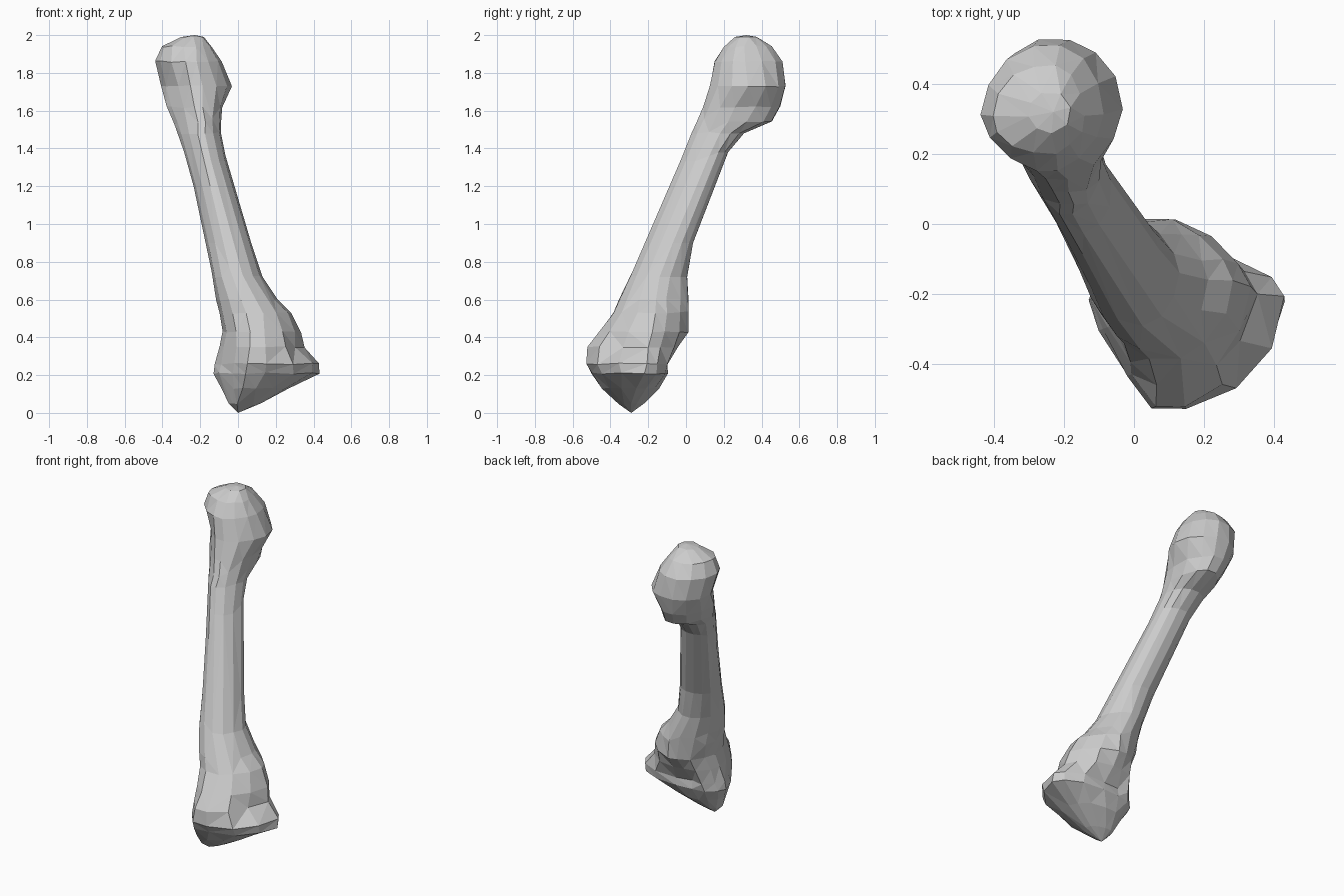
import bpy, bmesh, math, random
from mathutils import Vector

random.seed(4)
SIDES = 14

# Remove the default cube
cube = bpy.data.objects.get("Cube")
if cube:
    bpy.data.objects.remove(cube, do_unlink=True)

# Single bone colour
bone_grey = bpy.data.materials.new("bone grey")
bone_grey.use_nodes = True
colour = (0.6, 0.6, 0.6, 1)
bone_grey.diffuse_color = colour
bone_grey.node_tree.nodes["Principled BSDF"].inputs["Base Color"].default_value = colour

# Slices: height, left, right, front, back, the x and y where the arcs meet,
# then the flatness of the front left, back left and back right arcs
base_slices = [
    (.05, -.05, .12, -.36, -.22, .0, -.29, 1.3, 1, 1),
    (.13, -.09, .27, -.45, -.14, .04, -.26, 1.5, 1.1, 1),
    (.21, -.13, .43, -.51, -.08, .06, -.22, 1.6, 1.2, 1),
    (.26, -.12, .43, -.54, -.06, .07, -.21, 1.6, 1.2, 1.1),
    (.35, -.1, .35, -.535, -.02, .08, -.2, 1.5, 1.2, 1.2),
    (.43, -.08, .33, -.47, .015, .09, -.18, 1.2, 1.1, 1.3),
    (.53, -.1, .28, -.39, .02, .09, -.16, .95, 1, 1.4),
    (.6, -.115, .21, -.36, .02, .06, -.16, .95, 1, 1.4),
    (.72, -.135, .13, -.3, .01, .0, -.14, .95, 1, 1.2),
]
shaft_slices = [
    (.9, -.17, .07, -.22, .04, -.05, -.07, 1.1, .95, 1),
    (1.2, -.235, -.02, -.09, .155, -.13, .06, 1.2, .8, 1),
    (1.38, -.285, -.07, -.015, .225, -.18, .13, 1.4, .85, 1),
    (1.48, -.32, -.09, .025, .31, -.2, .18, 1.5, .9, 1),
]
head_slices = [
    (1.54, -.345, -.09, .05, .46, -.2, .22, 1.6, 1, 1),
    (1.62, -.375, -.08, .085, .505, -.22, .26, 1.6, 1, 1),
    (1.73, -.41, -.035, .12, .535, -.23, .33, 1.5, 1, 1),
    (1.86, -.435, -.085, .145, .515, -.25, .31, 1.2, 1, 1),
    (1.94, -.405, -.14, .2, .455, -.25, .31, 1, 1, 1),
    (1.99, -.3, -.18, .26, .38, -.24, .32, 1, 1, 1),
]


def slice_points(row):
    """Closed slice of four quarter arcs, each with its own flatness."""
    z, left, right, front, back, mx, my, front_left, back_left, back_right = row
    points = []
    for i in range(SIDES):
        angle = math.tau * i / SIDES
        c, s = math.cos(angle), math.sin(angle)
        if s < 0:
            power = front_left if c < 0 else 1
        else:
            power = back_left if c < 0 else back_right
        reach_x = right - mx if c > 0 else mx - left
        reach_y = back - my if s > 0 else my - front
        points.append(Vector((
            mx + reach_x * math.copysign(abs(c) ** power, c),
            my + reach_y * math.copysign(abs(s) ** power, s), z)))
    return points


def dent(bm, centre, radius, depth, direction):
    """Push nearby vertices inwards to make a hollow."""
    for v in bm.verts:
        fall = 1 - (v.co - Vector(centre)).length / radius
        if fall > 0:
            v.co += Vector(direction).normalized() * depth * fall


# Skin the slices into one closed bone
bm = bmesh.new()
rings = []
for row in base_slices + shaft_slices + head_slices:
    rings.append([bm.verts.new(p) for p in slice_points(row)])
for low, high in zip(rings, rings[1:]):
    for i in range(SIDES):
        j = (i + 1) % SIDES
        bm.faces.new((low[i], low[j], high[j], high[i]))
for ring, tip in ((rings[0], (0, -.29, 0)), (rings[-1], (-.23, .32, 2))):
    apex = bm.verts.new(tip)
    for i in range(SIDES):
        bm.faces.new((ring[i], ring[(i + 1) % SIDES], apex))

# Hollows beside the joint plate, behind the base and on the head
dent(bm, (.33, -.31, .34), .1, .03, (-1, .5, 0))
dent(bm, (.08, -.05, .28), .12, .07, (-.1, -1, 0))
dent(bm, (-.13, .2, 1.8), .12, .03, (-1, 1, 0))

# Slightly irregular facets
for v in bm.verts:
    if .1 < v.co.z < .7 or 1.5 < v.co.z < 1.95:
        v.co += Vector([random.uniform(-.004, .004) for _ in range(3)])
bmesh.ops.recalc_face_normals(bm, faces=bm.faces)
bmesh.ops.triangulate(bm, faces=bm.faces, quad_method="SHORT_EDGE")

mesh = bpy.data.meshes.new("long_bone")
bm.to_mesh(mesh)
bm.free()
mesh.materials.append(bone_grey)
bone = bpy.data.objects.new("long_bone", mesh)
bpy.context.collection.objects.link(bone)

# Merge small facets into larger flat ones
reduce = bone.modifiers.new("facets", "DECIMATE")
reduce.ratio = 0.85
